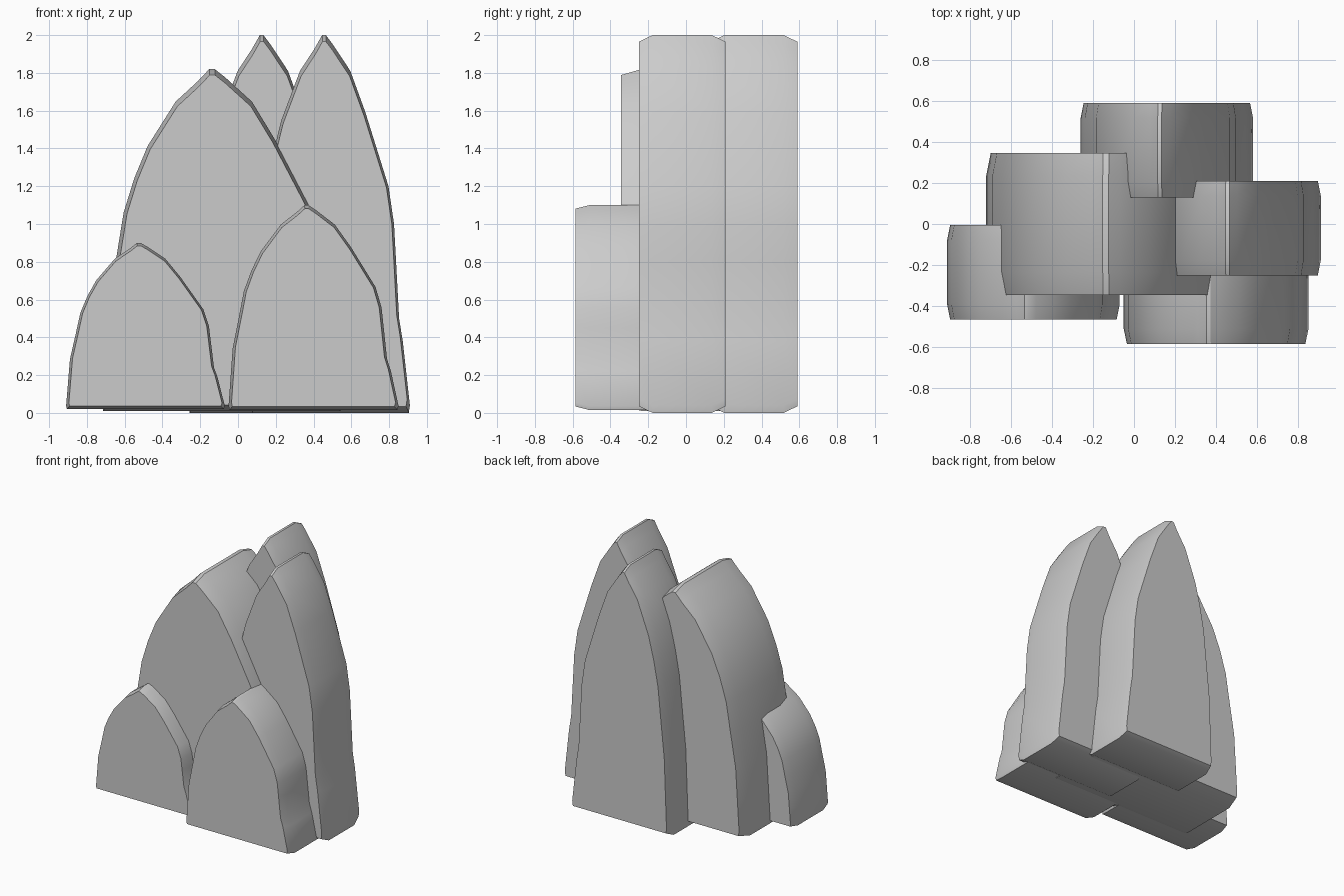
import bpy, bmesh

if "Cube" in bpy.data.objects:
    bpy.data.objects.remove(bpy.data.objects["Cube"])

# Shared arched outline: (across 0..1, height 0..1)
PROFILE = [
    (0.005, 0.0), (0.0, 0.02), (0.012, 0.16), (0.024, 0.30), (0.06, 0.45),
    (0.09, 0.58), (0.134, 0.68), (0.19, 0.775), (0.307, 0.905), (0.40, 0.965),
    (0.447, 1.0), (0.47, 1.0), (0.515, 0.975), (0.625, 0.905), (0.72, 0.795),
    (0.865, 0.60), (0.90, 0.50), (0.913, 0.40), (0.932, 0.25), (0.955, 0.19),
    (1.0, 0.02), (0.993, 0.0),
]


def slab(name, x0, x1, y0, y1, z0, z1):
    """Arched slab whose front and back rims taper slightly inward."""
    bm = bmesh.new()
    depth = y1 - y0
    rings = []
    for t, s in ((0, 0.965), (0.16, 1), (0.84, 1), (1, 0.965)):
        rings.append([bm.verts.new((x0 + (x1 - x0) * (0.5 + (u - 0.5) * s),
                                    y0 + depth * t,
                                    z0 + (z1 - z0) * (0.5 + (v - 0.5) * s)))
                      for u, v in PROFILE])
    n = len(PROFILE)
    for a, b in zip(rings, rings[1:]):
        for i in range(n):
            j = (i + 1) % n
            bm.faces.new((a[i], a[j], b[j], b[i]))
    bm.faces.new(rings[0])
    bm.faces.new(rings[-1][::-1])
    bmesh.ops.recalc_face_normals(bm, faces=bm.faces[:])
    mesh = bpy.data.meshes.new(name)
    bm.to_mesh(mesh)
    bm.free()
    ob = bpy.data.objects.new(name, mesh)
    bpy.context.collection.objects.link(ob)
    bpy.ops.object.select_all(action='DESELECT')
    ob.select_set(True)
    bpy.context.view_layer.objects.active = ob
    bpy.ops.object.shade_smooth_by_angle(angle=0.52)


# Five overlapping rock slabs
slab("large_middle_rock", -0.72, 0.55, -0.345, 0.345, 0.01, 1.82)
slab("small_left_rock", -0.91, -0.07, -0.465, -0.005, 0.02, 0.90)
slab("small_right_rock", -0.05, 0.85, -0.585, -0.125, 0.015, 1.10)
slab("tall_right_rock", 0.07, 0.91, -0.25, 0.21, 0.0, 2.0)
slab("tall_back_rock", -0.26, 0.58, 0.13, 0.59, 0.0, 2.0)
